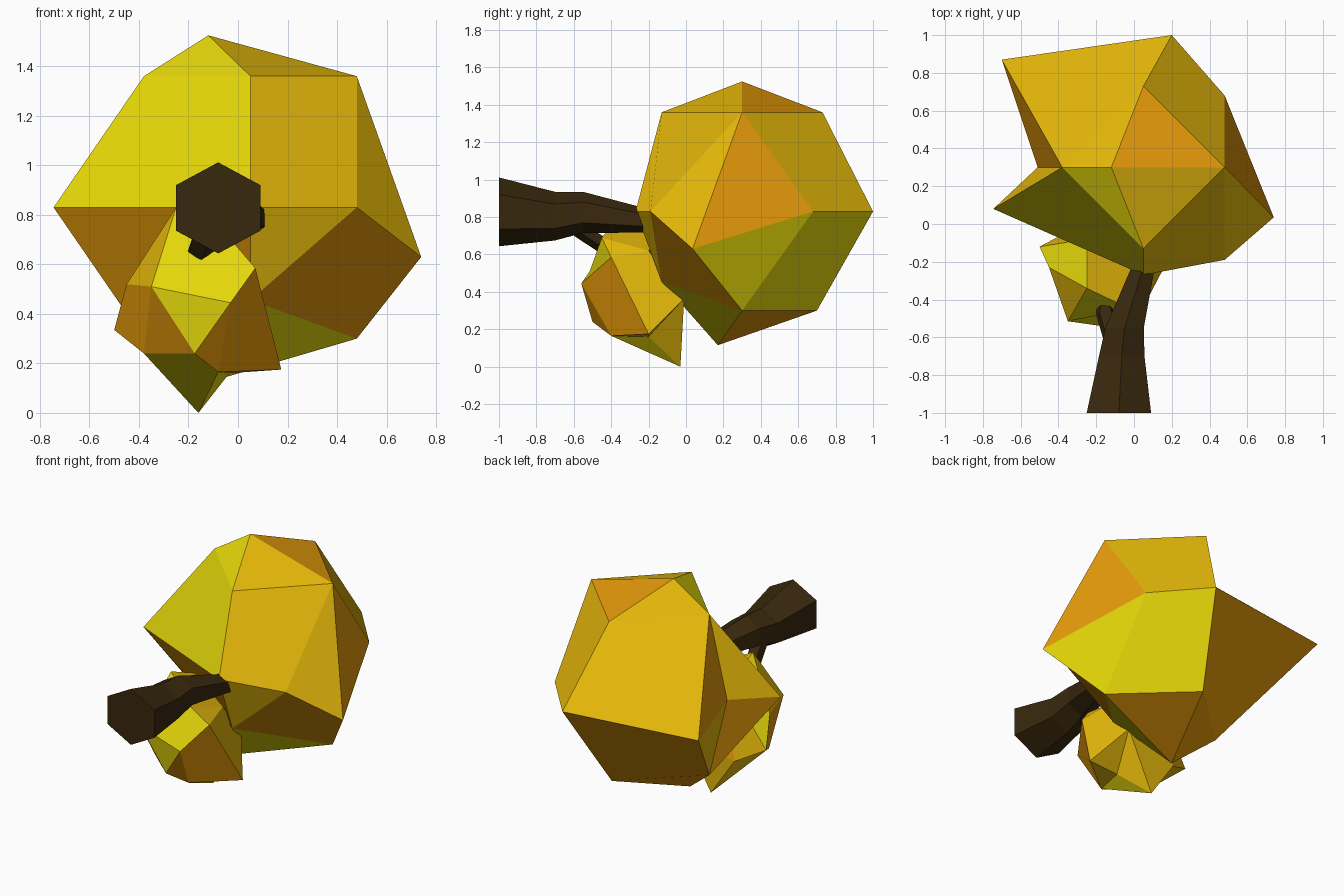
import bpy, bmesh, math

if "Cube" in bpy.data.objects:
    bpy.data.objects.remove(bpy.data.objects["Cube"])


def material(name, rgb):
    m = bpy.data.materials.new(name)
    m.diffuse_color = (*rgb, 1)
    m.use_nodes = True
    m.node_tree.nodes["Principled BSDF"].inputs["Base Color"].default_value = m.diffuse_color
    return m


YELLOW = material("yellow leaf", (0.84, 0.73, 0.003))
GOLD = material("gold leaf", (0.80, 0.49, 0.003))
ORANGE = material("orange leaf", (0.79, 0.325, 0.003))
BARK = material("dark bark", (0.040, 0.021, 0.004))


def finish(bm, name, mats):
    bmesh.ops.recalc_face_normals(bm, faces=bm.faces[:])
    me = bpy.data.meshes.new(name)
    bm.to_mesh(me)
    bm.free()
    for m in mats:
        me.materials.append(m)
    ob = bpy.data.objects.new(name, me)
    bpy.context.collection.objects.link(ob)
    return ob


def leaf_clump(name, points, facets):
    """Faceted clump: lettered corners, facets grouped as yellow, gold, orange."""
    bm = bmesh.new()
    v = {k: bm.verts.new(p) for k, p in points.items()}
    for colour, words in enumerate(facets):
        for word in words.split():
            bm.faces.new([v[c] for c in word]).material_index = colour
    return finish(bm, name, (YELLOW, GOLD, ORANGE))


def limb(name, rings, sides, turn=0.0, widen=1.0):
    """Tapered limb through (x, y, z, radius) rings, each ring facing along y."""
    bm = bmesh.new()
    angles = [turn + math.tau * i / sides for i in range(sides)]
    loops = [[bm.verts.new((x + widen * r * math.sin(a), y, z + r * math.cos(a)))
              for a in angles] for x, y, z, r in rings]
    for a, b in zip(loops, loops[1:]):
        for i in range(sides):
            j = (i + 1) % sides
            bm.faces.new((a[i], a[j], b[j], b[i]))
    bm.faces.new(loops[0])
    bm.faces.new(loops[-1])
    return finish(bm, name, (BARK,))


# Large clump: top T, upper ring A-D, equator 0-7, lower ring L G N M, bottom S
cx, cy, cz, r, h = 0.05, 0.30, 0.83, 0.43, 0.53
large = {
    "T": (-0.12, cy, 1.525),
    "A": (cx, cy + r, cz + h), "B": (cx + r, cy, cz + h),
    "C": (cx, cy - r, cz + h), "D": (cx - r, cy, cz + h),
    "0": (0.48, 0.68, cz), "1": (0.20, 1.0, cz), "2": (-0.70, 0.87, cz),
    "3": (-0.51, 0.30, cz), "4": (-0.745, 0.08, cz), "5": (0.05, -0.27, cz),
    "6": (0.48, -0.19, cz), "7": (0.74, 0.035, 0.63),
    "L": (cx + r, cy, cz - h), "G": (cx, 0.70, cz - h),
    "N": (cx - r, cy, cz - h), "M": (cx, cy - r, 0.455),
    "S": (-0.15, 0.17, 0.115),
}
leaf_clump("large_leaf_clump", large, (
    "TCD DC54 70L 01GL LMS NMS",
    "TBC TAD DA12 AB01 CB65 B67 56M D34 23N",
    "TAB B70 LGS 67LM 45MN D23 12NG 34N GNS"))

# Small clump hanging from the branch
small = {
    "a": (-0.25, -0.34, 0.83), "v": (-0.02, -0.45, 0.69),
    "f": (-0.35, -0.515, 0.51), "g": (-0.03, -0.56, 0.445),
    "h": (0.07, -0.40, 0.585), "p": (-0.175, -0.50, 0.24),
    "i": (-0.08, -0.40, 0.165), "n": (0.175, -0.20, 0.175),
    "s": (-0.16, -0.03, 0.0), "q": (-0.38, -0.32, 0.24),
    "r": (-0.45, -0.23, 0.52), "u": (-0.50, -0.12, 0.335),
    "j": (0.03, -0.20, 0.62), "k": (0.03, -0.01, 0.365),
    "z": (-0.035, -0.20, 0.16),
    "w": (-0.25, -0.08, 0.72), "x": (-0.33, -0.03, 0.25),
}
leaf_clump("small_leaf_clump", small, (
    "avhgf fgp qpis awur izs",
    "arf avjw vhj hjkn inz nkz zks uxq qxs kxs uwx",
    "fpq rfqu ghni gpi wjkx"))

# Trunk, running back into the large clump, and the short side branch
limb("trunk", [(-0.08, -1.0, 0.828, 0.184), (-0.065, -0.70, 0.805, 0.13),
               (-0.05, -0.55, 0.825, 0.11), (0.045, -0.24, 0.785, 0.068),
               (0.06, 0.05, 0.78, 0.045)], 6, widen=1.07)
limb("side_branch", [(-0.10, -0.63, 0.78, 0.06), (-0.15, -0.47, 0.67, 0.055),
                     (-0.155, -0.41, 0.65, 0.035)], 5, turn=math.pi)
